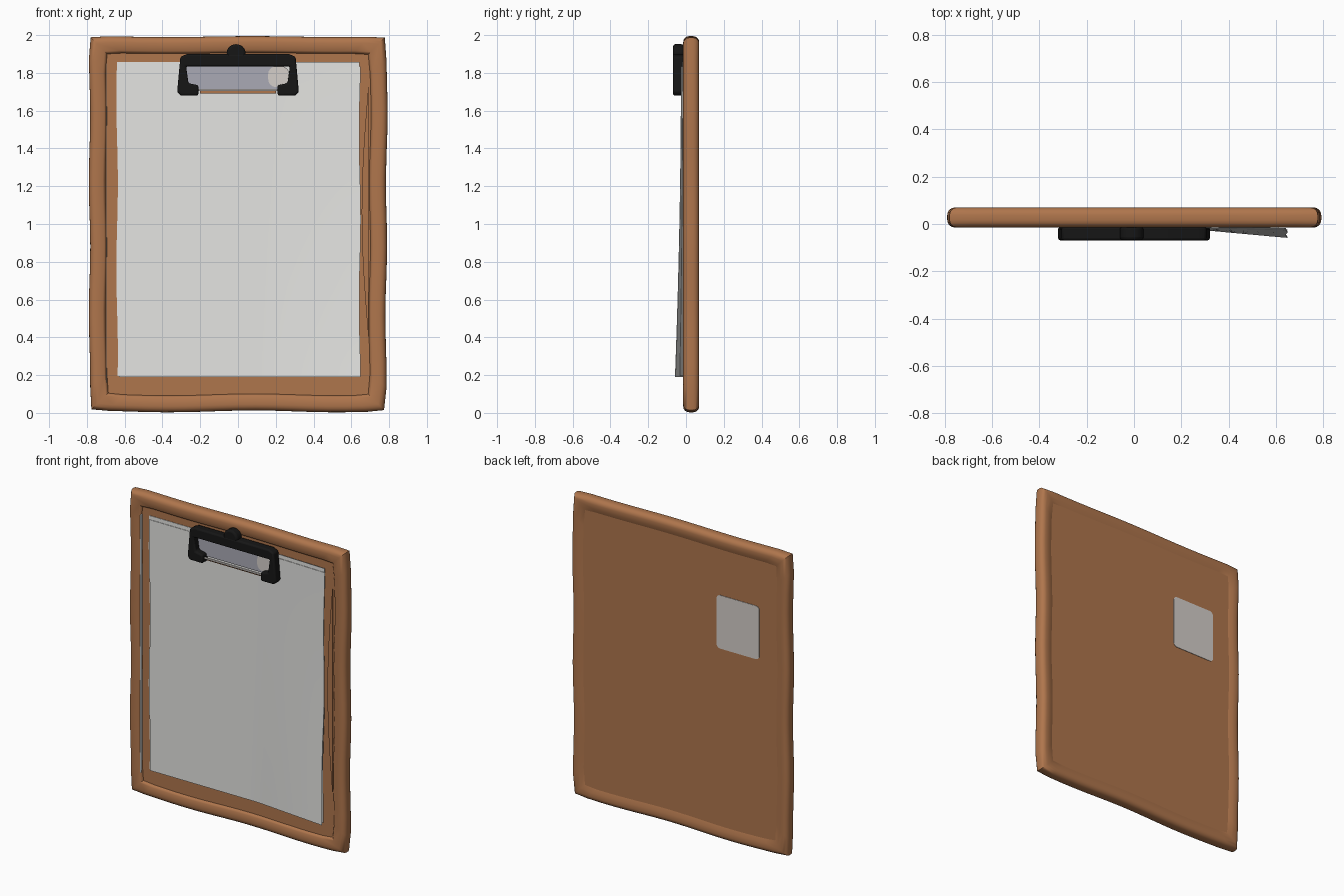
import bpy, bmesh, math
from math import sin, cos, pi

cube = bpy.data.objects.get("Cube")
if cube:
    bpy.data.objects.remove(cube, do_unlink=True)


def material(name, rgb):
    m = bpy.data.materials.new(name)
    m.use_nodes = True
    m.diffuse_color = (*rgb, 1)
    node = next(n for n in m.node_tree.nodes if n.type == 'BSDF_PRINCIPLED')
    node.inputs["Base Color"].default_value = (*rgb, 1)
    node.inputs["Roughness"].default_value = 0.8
    return m


WOOD = material("brown wood", (0.43, 0.18, 0.073))
PAPER = material("white paper", (0.78, 0.78, 0.76))
LABEL = material("pale label", (0.66, 0.62, 0.59))
BLACK = material("black metal", (0.008, 0.008, 0.008))
STEEL = material("grey steel", (0.40, 0.40, 0.46))


def finish(name, bm, mat, bevel=0.0, angle=35):
    bmesh.ops.recalc_face_normals(bm, faces=bm.faces)
    mesh = bpy.data.meshes.new(name)
    bm.to_mesh(mesh)
    bm.free()
    ob = bpy.data.objects.new(name, mesh)
    bpy.context.collection.objects.link(ob)
    mesh.materials.append(mat)
    if bevel:
        mod = ob.modifiers.new("Bevel", 'BEVEL')
        mod.width, mod.segments = bevel, 3
    bpy.ops.object.select_all(action='DESELECT')
    ob.select_set(True)
    bpy.context.view_layer.objects.active = ob
    bpy.ops.object.shade_smooth_by_angle(angle=math.radians(angle))
    return ob


def prism(name, outline, y0, y1, mat, bevel=0.0):
    """Extrude an (x, z) outline along y."""
    bm = bmesh.new()
    face = bm.faces.new([bm.verts.new((x, y0, z)) for x, z in outline])
    new = bmesh.ops.extrude_face_region(bm, geom=[face])["geom"]
    bmesh.ops.translate(bm, vec=(0, y1 - y0, 0),
                        verts=[v for v in new if isinstance(v, bmesh.types.BMVert)])
    return finish(name, bm, mat, bevel)


def rect(x0, x1, z0, z1):
    return [(x0, z0), (x1, z0), (x1, z1), (x0, z1)]


def rounded(x0, x1, z0, z1, r):
    pts = []
    for k, (cx, cz) in enumerate(rect(x0 + r, x1 - r, z0 + r, z1 - r)):
        for i in range(5):
            a = pi + k * pi / 2 + i * pi / 8
            pts.append((cx + r * cos(a), cz + r * sin(a)))
    return pts


def sheet(name, x0, x1, z0, z1, shape, thickness, mat, nx=20, nz=24):
    """Thin curved sheet whose depth follows shape(x, z)."""
    bm = bmesh.new()
    layers = []
    for t in (0, thickness):
        grid = []
        for j in range(nz + 1):
            z = z0 + (z1 - z0) * j / nz
            row = []
            for i in range(nx + 1):
                x = x0 + (x1 - x0) * i / nx
                edge = 0.004 * sin(7 * z + x) if i in (0, nx) else 0
                row.append(bm.verts.new((x + edge, shape(x, z) + t, z)))
            grid.append(row)
        layers.append(grid)
        for j in range(nz):
            for i in range(nx):
                bm.faces.new((grid[j][i], grid[j][i + 1], grid[j + 1][i + 1], grid[j + 1][i]))
    rims = [e for e in bm.edges if e.is_boundary]
    bmesh.ops.bridge_loops(bm, edges=rims)
    return finish(name, bm, mat)


# Rounded wooden frame: one profile swept round a rectangle, slightly wavy
def wobble(x, z):
    return (x + 0.004 * sin(9 * z) - 0.004 * (1 - z) * (x > 0),
            z + 0.005 * sin(7 * x + 1) * (1 if z < 1 else 0.5))


HX, HZ, N = 0.786, 0.992, 16
FRONT, BACK, R, WIDTH = -0.015, 0.07, 0.032, 0.088
profile = [(WIDTH, 0.03), (WIDTH, 0.0), (WIDTH - 0.006, FRONT + 0.006), (WIDTH - 0.014, FRONT)]
profile += [(R - R * sin(i * pi / 8), FRONT + R - R * cos(i * pi / 8)) for i in range(5)]
profile += [(R - R * cos(i * pi / 8), BACK - R + R * sin(i * pi / 8)) for i in range(5)]
profile += [(0.06, BACK - 0.002), (WIDTH, BACK - 0.012), (WIDTH, 0.05)]
corners = [(-1, -1), (1, -1), (1, 1), (-1, 1)]
loop = []
for k in range(4):
    (ax, az), (bx, bz) = corners[k], corners[(k + 1) % 4]
    loop += [(ax + (bx - ax) * i / N, az + (bz - az) * i / N) for i in range(N)]
bm = bmesh.new()
rings = []
for u, v in loop:
    soft = 0.988 if abs(u) == abs(v) == 1 else 1.0
    ring = []
    for d, y in profile:
        x, z = wobble(u * (HX - d) * soft, 1 + v * (HZ - d) * (1 + soft) / 2)
        ring.append(bm.verts.new((x, y, z)))
    rings.append(ring)
for a, b in zip(rings, rings[1:] + rings[:1]):
    for i in range(len(profile)):
        j = (i + 1) % len(profile)
        bm.faces.new((a[i], a[j], b[j], b[i]))
finish("frame", bm, WOOD, angle=40)

# Flat backing panel set inside the frame
prism("panel", rect(-0.72, 0.72, 0.08, 1.92), 0.0, 0.059, WOOD)

# Bowed sliver of wood beside the right-hand paper edge
bow = [(0.69 - 0.035 * sin(pi * i / 12), 0.4 + 1.33 * i / 12) for i in range(13)]
prism("panel_bow", bow, -0.008, 0.002, WOOD)

# Pale strip standing in the groove on the right side of the board
prism("groove_strip", rect(-0.7, -0.695, 0.16, 1.85), -0.014, 0.01, PAPER)


# Two sheets of paper, lifting towards the lower left corner
def curl(lift, base):
    def shape(x, z):
        s = max(0.0, (x - 0.15) / 0.5)
        b = max(0.0, (1.85 - z) / 1.66) ** 2
        return base - 0.014 * s - lift * s * b
    return shape


sheet("top_paper", -0.632, 0.646, 0.19, 1.835, curl(0.032, -0.013), 0.003, PAPER)
sheet("under_paper", -0.64, 0.64, 0.195, 1.858, curl(0.016, -0.006), 0.003, PAPER)

# Label on the back
prism("back_label", rounded(-0.575, -0.265, 1.255, 1.605, 0.025), 0.058, 0.062, LABEL)

# Clip bracket: half outline mirrored into a C shape
half = [(0.27, 1.9), (0.305, 1.885), (0.322, 1.70), (0.305, 1.68), (0.21, 1.68),
        (0.21, 1.735), (0.262, 1.745), (0.275, 1.835)]
bracket = half + [(-x, z) for x, z in reversed(half)]
prism("clip_bracket", bracket, -0.069, -0.012, BLACK, bevel=0.01)

# Steel pressure plate, its bright end and the wire between the feet
prism("clip_plate", rect(-0.275, 0.24, 1.715, 1.845), -0.027, -0.02, STEEL)
prism("clip_plate_end", rounded(0.16, 0.27, 1.725, 1.835, 0.04), -0.03, -0.022, LABEL)
prism("clip_wire", rect(-0.22, 0.22, 1.704, 1.716), -0.05, -0.04, LABEL, bevel=0.003)
prism("clip_lip", rect(-0.2, 0.2, 1.692, 1.703), -0.034, -0.022, WOOD)

# Round hanging knob above the bracket
knob = [(-0.01 + 0.05 * cos(i * pi / 12), 1.905 + 0.047 * sin(i * pi / 12)) for i in range(24)]
prism("clip_knob", knob, -0.068, -0.012, BLACK, bevel=0.012)
